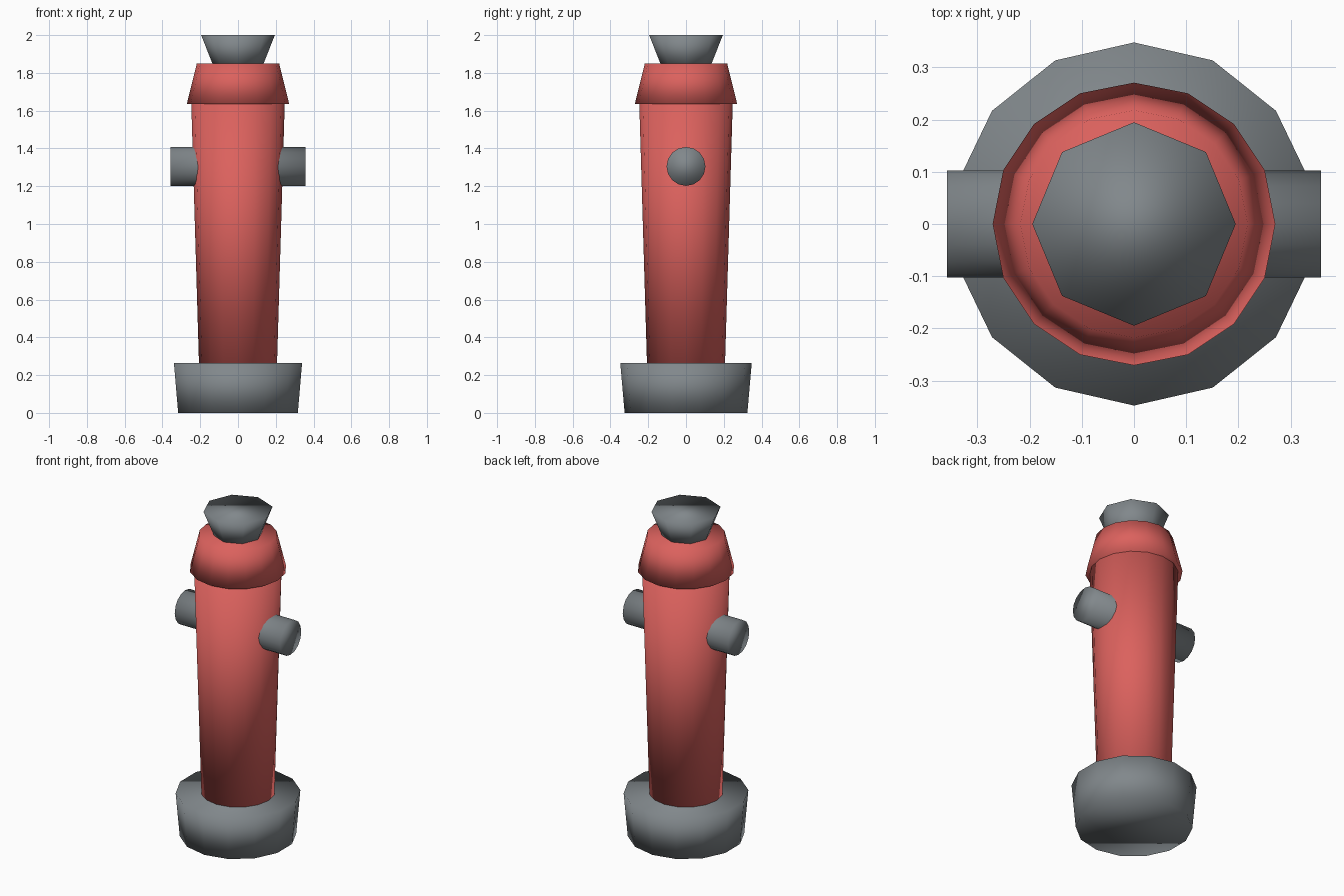
import bpy
from math import pi

cube = bpy.data.objects.get("Cube")
if cube:
    bpy.data.objects.remove(cube, do_unlink=True)


def make_material(name, colour):
    mat = bpy.data.materials.new(name)
    mat.use_nodes = True
    mat.diffuse_color = colour
    mat.node_tree.nodes["Principled BSDF"].inputs["Base Color"].default_value = colour
    return mat


red = make_material("hydrant red", (0.71, 0.12, 0.11, 1))
grey = make_material("iron grey", (0.22, 0.245, 0.26, 1))


def tapered(name, mat, sides, z_low, z_high, r_low, r_high):
    """Closed tapered drum, smooth shaded across its rims."""
    bpy.ops.mesh.primitive_cone_add(
        vertices=sides, radius1=r_low, radius2=r_high, depth=z_high - z_low,
        location=(0, 0, (z_low + z_high) / 2))
    obj = bpy.context.object
    obj.name = name
    obj.data.materials.append(mat)
    bpy.ops.object.shade_smooth()
    return obj


# Foot, barrel, bonnet and top nut, stacked upward
tapered("base", grey, 14, 0, 0.265, 0.325, 0.348)
tapered("barrel", red, 16, 0.24, 1.66, 0.206, 0.248)
tapered("bonnet", red, 16, 1.635, 1.85, 0.271, 0.218)
tapered("top_nut", grey, 8, 1.83, 2.0, 0.128, 0.195)

# Side outlets: one pipe running through the barrel
outlets = tapered("side_outlets", grey, 16, -0.358, 0.358, 0.103, 0.103)
outlets.rotation_euler = (0, pi / 2, 0)
outlets.location = (0, 0, 1.305)
